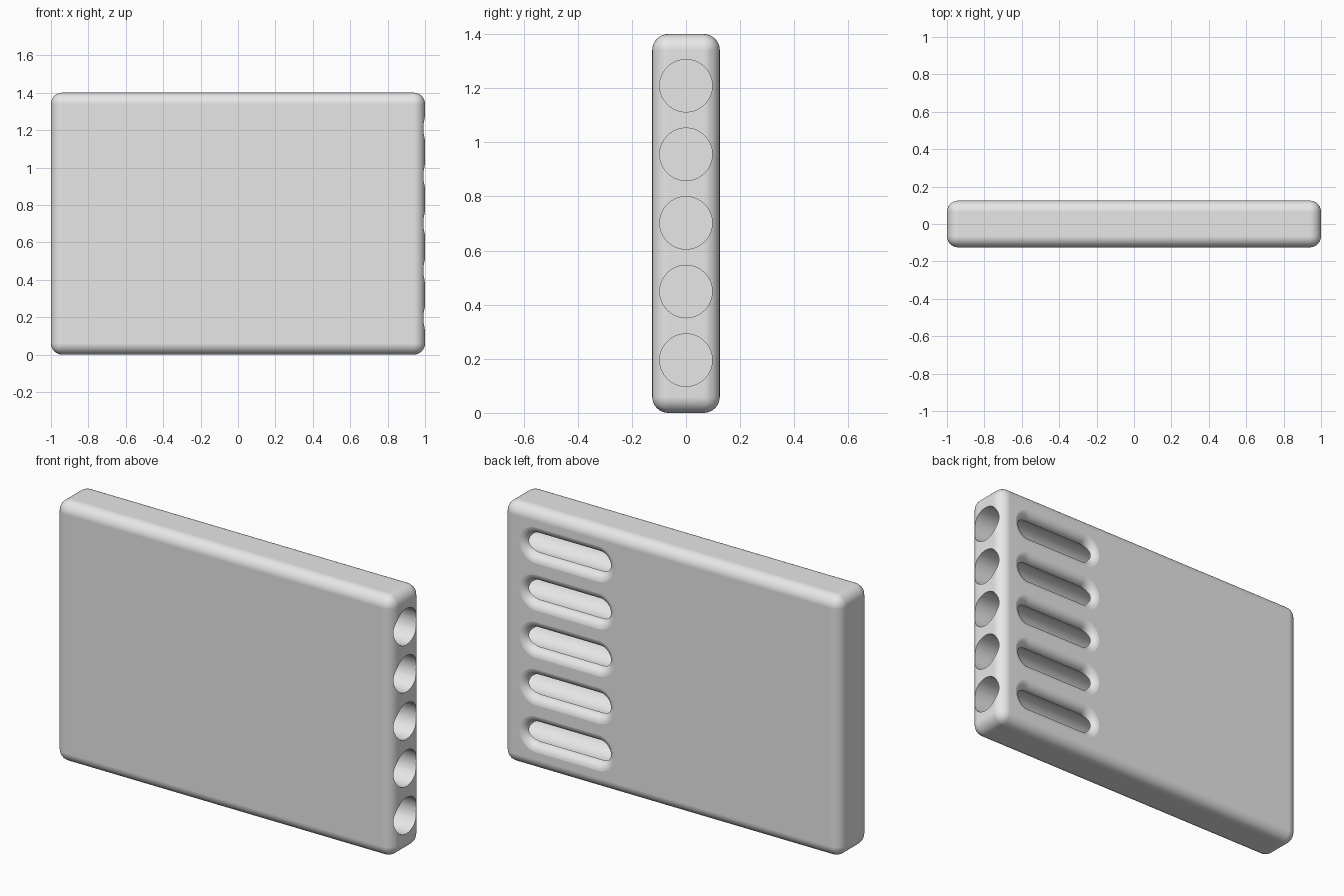
import bpy, bmesh
from math import sin, cos, pi, radians
from mathutils import Matrix, Vector

old = bpy.data.objects.get("Cube")
if old:
    bpy.data.objects.remove(old, do_unlink=True)

WIDTH, DEPTH, HEIGHT, ROUND = 2.0, 0.25, 1.4, 0.06
ROWS = [0.195 + 0.2535 * i for i in range(5)]
HOLE_R, HOLE_END = 0.097, 0.2
SLOT_X, SLOT_R, RIM = 0.62, 0.055, 0.047
SLOT_STRAIGHT = 0.185

grey = bpy.data.materials.new("light_grey")
grey.use_nodes = True
grey.diffuse_color = (0.8, 0.8, 0.8, 1)
grey.node_tree.nodes["Principled BSDF"].inputs["Base Color"].default_value = (0.8, 0.8, 0.8, 1)


def make_object(name, bm):
    bmesh.ops.recalc_face_normals(bm, faces=bm.faces)
    mesh = bpy.data.meshes.new(name)
    bm.to_mesh(mesh)
    bm.free()
    mesh.materials.append(grey)
    obj = bpy.data.objects.new(name, mesh)
    bpy.context.collection.objects.link(obj)
    return obj


def stadium(bm, r, y, z, steps=20):
    """Ring of vertices: two half circles joined by straight sides."""
    ring = []
    for side in (1, -1):
        for i in range(steps + 1):
            a = -pi / 2 + pi * i / steps
            ring.append(bm.verts.new((SLOT_X + side * (SLOT_STRAIGHT + r * cos(a)),
                                      y, z + side * r * sin(a))))
    return ring


# Rounded slab
bm = bmesh.new()
bmesh.ops.create_cube(bm, size=1, matrix=Matrix.Translation((0, 0, HEIGHT / 2))
                      @ Matrix.Diagonal((WIDTH, DEPTH, HEIGHT, 1)))
bmesh.ops.bevel(bm, geom=bm.edges[:], offset=ROUND, segments=8, profile=0.5, affect='EDGES')
body = make_object("block_body", bm)

# Round holes running in from the end
bm = bmesh.new()
length = WIDTH / 2 + 0.1 - HOLE_END
for z in ROWS:
    place = Matrix.Translation((HOLE_END + length / 2, 0, z)) @ Matrix.Rotation(pi / 2, 4, 'Y')
    bmesh.ops.create_cone(bm, cap_ends=True, segments=64, radius1=HOLE_R, radius2=HOLE_R,
                          depth=length, matrix=place)
holes = make_object("hole_cutter", bm)

# Slots in the back with flared, rounded rims
bm = bmesh.new()
for z in ROWS:
    profile = [(SLOT_R, 0.0)]
    for i in range(9):
        t = radians(10 * i)
        profile.append((SLOT_R + RIM * (1 - cos(t)), DEPTH / 2 - RIM * (1 - sin(t))))
    profile.append((SLOT_R + RIM + 0.003, DEPTH / 2 + 0.002))
    rings = [stadium(bm, r, y, z) for r, y in profile]
    for a, b in zip(rings, rings[1:]):
        for i in range(len(a)):
            j = (i + 1) % len(a)
            bm.faces.new((a[i], a[j], b[j], b[i]))
    bm.faces.new(rings[0])
    bm.faces.new(rings[-1])
slots = make_object("slot_cutter", bm)

# Cut the openings
bpy.context.view_layer.objects.active = body
body.select_set(True)
for cutter in (holes, slots):
    cutter.hide_render = True
    mod = body.modifiers.new("cut", 'BOOLEAN')
    mod.operation = 'DIFFERENCE'
    mod.solver = 'EXACT'
    mod.object = cutter
    bpy.ops.object.modifier_apply(modifier=mod.name)
    bpy.data.objects.remove(cutter, do_unlink=True)

# Smooth curves, flat faces kept flat
bpy.ops.object.shade_smooth_by_angle(angle=radians(30))
weighted = body.modifiers.new("flat_faces", 'WEIGHTED_NORMAL')
weighted.keep_sharp = True
weighted.weight = 100
